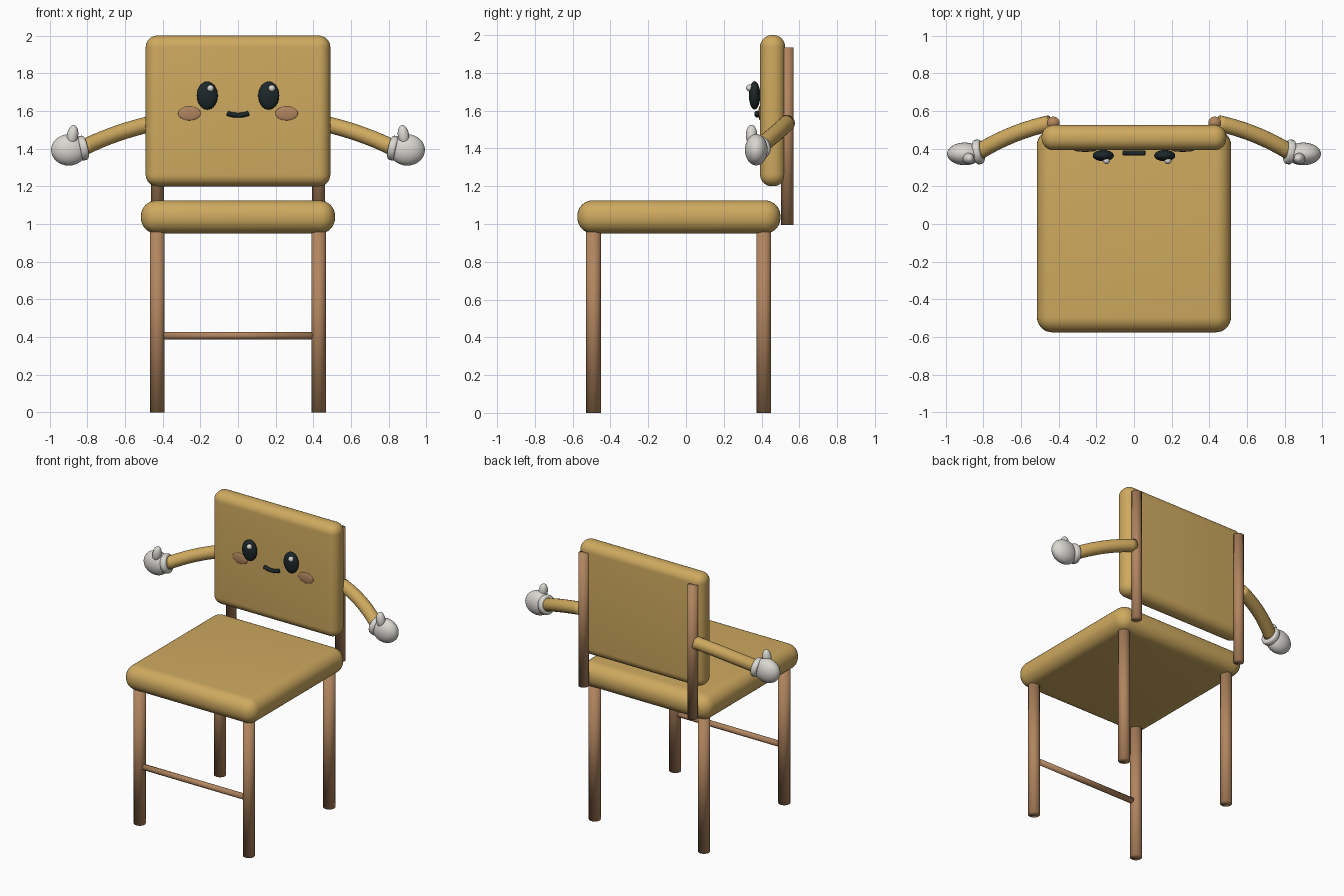
import bpy, bmesh, math
from mathutils import Vector, Matrix

if "Cube" in bpy.data.objects:
    bpy.data.objects.remove(bpy.data.objects["Cube"])


def material(name, rgb):
    m = bpy.data.materials.new(name)
    m.diffuse_color = (*rgb, 1)
    m.use_nodes = True
    m.node_tree.nodes["Principled BSDF"].inputs["Base Color"].default_value = m.diffuse_color
    return m


TAN = material("tan cushion", (0.62, 0.40, 0.115))
WOOD = material("brown wood", (0.44, 0.235, 0.115))
DARK = material("dark eyes", (0.012, 0.02, 0.023))
WHITE = material("white gloves", (0.70, 0.68, 0.64))


def finish(name, bm, mat):
    bmesh.ops.recalc_face_normals(bm, faces=bm.faces)
    for f in bm.faces:
        f.smooth = True
    me = bpy.data.meshes.new(name)
    bm.to_mesh(me)
    bm.free()
    me.materials.append(mat)
    ob = bpy.data.objects.new(name, me)
    bpy.context.collection.objects.link(ob)
    return ob


def rounded_box(name, lo, hi, radius, mat):
    lo, hi = Vector(lo), Vector(hi)
    bm = bmesh.new()
    bmesh.ops.create_cube(bm, size=1, matrix=Matrix.Translation((lo + hi) / 2)
                          @ Matrix.Diagonal((*(hi - lo), 1)))
    bmesh.ops.bevel(bm, geom=bm.edges[:], offset=radius, segments=8,
                    profile=0.5, affect='EDGES')
    return finish(name, bm, mat)


def rod(name, a, b, radius, mat, rim=0.0):
    a, b = Vector(a), Vector(b)
    turn = (b - a).to_track_quat('Z', 'Y').to_matrix().to_4x4()
    bm = bmesh.new()
    bmesh.ops.create_cone(bm, cap_ends=True, segments=24, radius1=radius, radius2=radius,
                          depth=(b - a).length, matrix=Matrix.Translation((a + b) / 2) @ turn)
    if rim:
        caps = [e for e in bm.edges if any(len(f.verts) > 4 for f in e.link_faces)]
        bmesh.ops.bevel(bm, geom=caps, offset=rim, segments=4, profile=0.5, affect='EDGES')
    return finish(name, bm, mat)


def ellipsoid(name, centre, radii, mat, tilt=0.0):
    bm = bmesh.new()
    bmesh.ops.create_uvsphere(bm, u_segments=32, v_segments=16, radius=1,
                              matrix=Matrix.Translation(centre) @ Matrix.Rotation(tilt, 4, 'Y')
                              @ Matrix.Diagonal((*radii, 1)))
    return finish(name, bm, mat)


def tube(name, p0, p1, p2, radius, mat, rings=14, sides=20):
    """Round tube along a quadratic curve from p0 to p2, bent towards p1."""
    p0, p1, p2 = Vector(p0), Vector(p1), Vector(p2)
    bm = bmesh.new()
    loops = []
    for i in range(rings + 1):
        t = i / rings
        c = p0 * (1 - t) ** 2 + p1 * 2 * t * (1 - t) + p2 * t * t
        d = ((p1 - p0) * (1 - t) + (p2 - p1) * t).normalized()
        u = d.cross(Vector((0, 0, 1))).normalized()
        v = u.cross(d)
        angles = [2 * math.pi * k / sides for k in range(sides)]
        loops.append([bm.verts.new(c + (u * math.cos(a) + v * math.sin(a)) * radius)
                      for a in angles])
    for l0, l1 in zip(loops, loops[1:]):
        for k in range(sides):
            n = (k + 1) % sides
            bm.faces.new((l0[k], l0[n], l1[n], l1[k]))
    bm.faces.new(loops[0])
    bm.faces.new(loops[-1])
    return finish(name, bm, mat)


# Cushions
rounded_box("seat", (-0.515, -0.575, 0.95), (0.515, 0.50, 1.125), 0.082, TAN)
rounded_box("backrest", (-0.49, 0.392, 1.20), (0.49, 0.525, 2.0), 0.062, TAN)

# Front stretcher between the front legs
rod("front_stretcher", (-0.42, -0.49, 0.408), (0.42, -0.49, 0.408), 0.02, WOOD)

for side, s in (("left", -1), ("right", 1)):
    # Legs and back posts
    rod(f"{side}_front_leg", (s * 0.428, -0.49, 0), (s * 0.428, -0.49, 0.98), 0.039, WOOD)
    rod(f"{side}_back_leg", (s * 0.428, 0.411, 0), (s * 0.428, 0.411, 0.98), 0.039, WOOD)
    rod(f"{side}_back_post", (s * 0.428, 0.536, 0.995), (s * 0.428, 0.536, 1.935), 0.034, WOOD)

    # Arm, cuff, glove and thumb
    tube(f"{side}_arm", (s * 0.445, 0.535, 1.535), (s * 0.65, 0.49, 1.49),
         (s * 0.825, 0.382, 1.403), 0.043, TAN)
    rod(f"{side}_cuff", (s * 0.806, 0.386, 1.407), (s * 0.846, 0.379, 1.398), 0.066, WHITE, 0.014)
    ellipsoid(f"{side}_hand", (s * 0.898, 0.372, 1.393), (0.094, 0.06, 0.083), WHITE)
    ellipsoid(f"{side}_thumb", (s * 0.878, 0.347, 1.47), (0.03, 0.03, 0.056), WHITE, s * -0.15)

    # Eye, highlight and cheek
    ellipsoid(f"{side}_eye", (s * 0.163, 0.363, 1.681), (0.056, 0.03, 0.075), DARK)
    ellipsoid(f"{side}_eye_highlight", (s * 0.163 + 0.017, 0.336, 1.72), (0.018, 0.018, 0.018), WHITE)
    ellipsoid(f"{side}_cheek", (s * 0.258, 0.391, 1.587), (0.06, 0.008, 0.037), WOOD)

# Smiling mouth
tube("mouth", (-0.057, 0.376, 1.588), (0, 0.376, 1.566), (0.057, 0.376, 1.588), 0.013, DARK)
